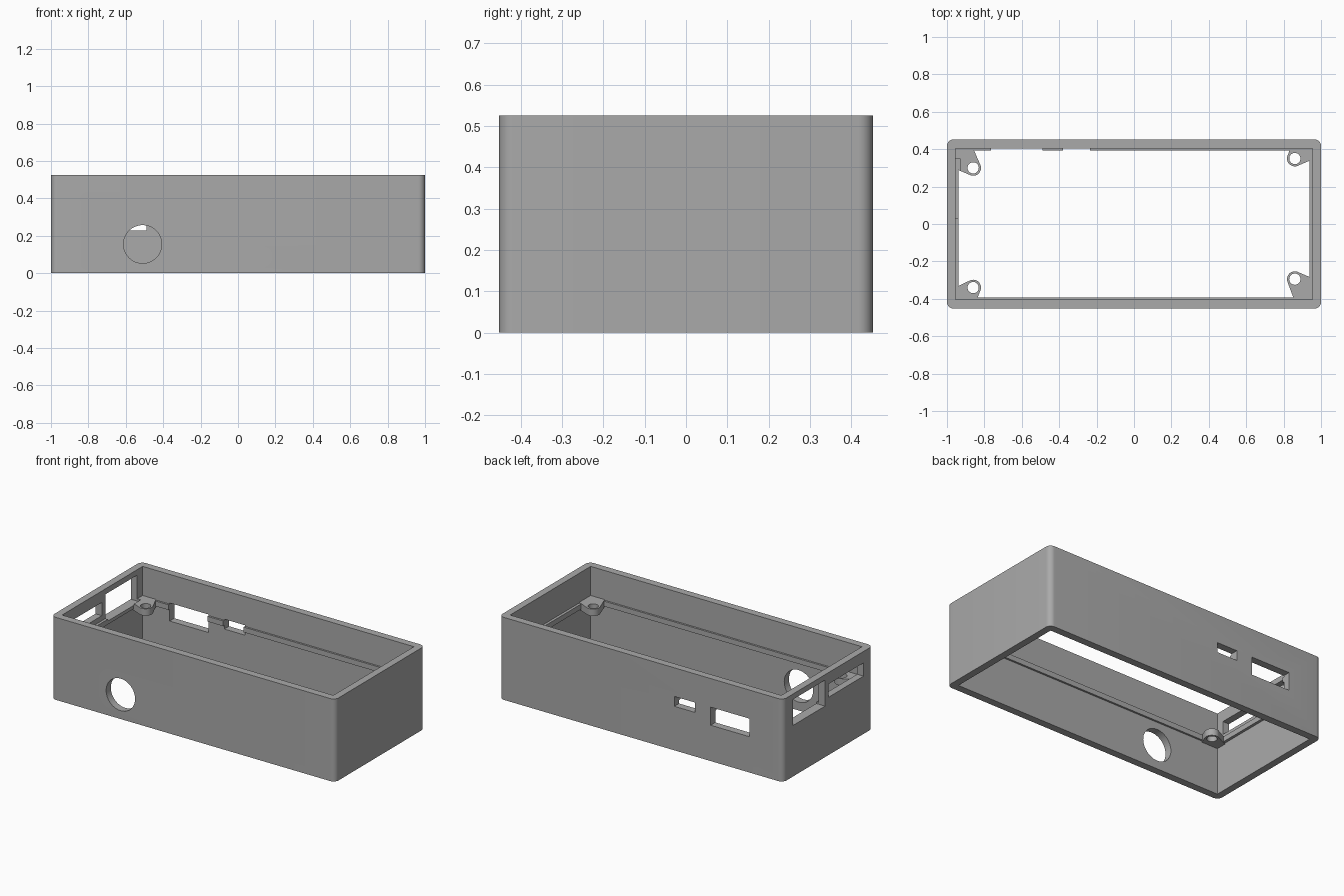
import bpy
import bmesh
import math
from mathutils import Vector

default = bpy.data.objects.get("Cube")
if default:
    bpy.data.objects.remove(default, do_unlink=True)

# Single grey plastic
grey = bpy.data.materials.new("grey_plastic")
grey.use_nodes = True
colour = (0.4, 0.4, 0.4, 1)
grey.diffuse_color = colour
grey.node_tree.nodes["Principled BSDF"].inputs["Base Color"].default_value = colour

HALF_X, HALF_Y, HEIGHT = 1.0, 0.452, 0.525
IN_X, IN_Y = 0.955, 0.405            # inside of the walls
LEDGE_X, LEDGE_Y = 0.938, 0.393      # inside of the ledge
LEDGE_LOW, LEDGE_TOP = 0.303, 0.336


def finish(name, bm):
    bmesh.ops.recalc_face_normals(bm, faces=bm.faces)
    mesh = bpy.data.meshes.new(name)
    bm.to_mesh(mesh)
    bm.free()
    mesh.materials.append(grey)
    obj = bpy.data.objects.new(name, mesh)
    bpy.context.collection.objects.link(obj)
    return obj


def box(name, x, y, z, corner=0):
    """Box from (min, max) ranges, with optional rounded upright edges."""
    bm = bmesh.new()
    bmesh.ops.create_cube(bm, size=1)
    ranges = (x, y, z)
    for v in bm.verts:
        v.co = Vector([r[1] if c > 0 else r[0] for c, r in zip(v.co, ranges)])
    if corner:
        upright = [e for e in bm.edges
                   if abs(e.verts[0].co.z - e.verts[1].co.z) > 0.01]
        bmesh.ops.bevel(bm, geom=upright, offset=corner, segments=8,
                        profile=0.5, affect='EDGES')
    return finish(name, bm)


def cylinder(name, centre, radius, depth, axis='Z'):
    bm = bmesh.new()
    bmesh.ops.create_cone(bm, cap_ends=True, segments=48, radius1=radius,
                          radius2=radius, depth=depth)
    obj = finish(name, bm)
    if axis == 'Y':
        obj.rotation_euler.x = math.pi / 2
    obj.location = centre
    return obj


def combine(target, tool, operation):
    """Apply one boolean and discard the tool."""
    bpy.context.view_layer.update()
    mod = target.modifiers.new("combine", 'BOOLEAN')
    mod.operation = operation
    mod.solver = 'EXACT'
    mod.object = tool
    bpy.context.view_layer.objects.active = target
    bpy.ops.object.modifier_apply(modifier=mod.name)
    bpy.data.objects.remove(tool, do_unlink=True)


def screw_ear(x, y, side_y, end_x):
    """Ring blended into the nearest corner, as a hull of circle and wall points."""
    sx, sy = math.copysign(1, x), math.copysign(1, y)
    wall_x, wall_y = sx * (IN_X + 0.01), sy * (IN_Y + 0.01)
    outline = [(x + 0.042 * math.cos(a), y + 0.042 * math.sin(a))
               for a in (math.tau * i / 40 for i in range(40))]
    outline += [(sx * LEDGE_X, side_y), (wall_x, side_y), (wall_x, wall_y),
                (end_x, wall_y), (end_x, sy * LEDGE_Y)]
    bm = bmesh.new()
    for z in (0.296, 0.34):
        for px, py in outline:
            bm.verts.new((px, py, z))
    hull = bmesh.ops.convex_hull(bm, input=bm.verts)
    spare = {g for g in hull["geom_interior"] + hull["geom_unused"]
             if isinstance(g, bmesh.types.BMVert)}
    bmesh.ops.delete(bm, geom=list(spare), context='VERTS')
    bmesh.ops.dissolve_limit(bm, angle_limit=0.01, verts=bm.verts, edges=bm.edges)
    return finish("screw_ear", bm)


# Open tube of four walls with a thin ledge left between two cavities
case = box("case_body", (-HALF_X, HALF_X), (-HALF_Y, HALF_Y), (0, HEIGHT), 0.035)
combine(case, box("ledge_opening", (-LEDGE_X, LEDGE_X), (-LEDGE_Y, LEDGE_Y),
                  (-0.1, 0.7)), 'DIFFERENCE')
for low, high in ((-0.2, LEDGE_LOW), (LEDGE_TOP, 0.8)):
    combine(case, box("cavity", (-IN_X, IN_X), (-IN_Y, IN_Y), (low, high)),
            'DIFFERENCE')

# Screw ears in the corners: centre, side wall contact, long wall contact
ears = [(-0.86, 0.30, 0.30, -0.865), (0.86, 0.35, 0.35, 0.84),
        (-0.86, -0.34, -0.345, -0.845), (0.86, -0.295, -0.295, 0.86)]
for ear in ears:
    combine(case, screw_ear(*ear), 'UNION')
for x, y, _, _ in ears:
    combine(case, cylinder("screw_hole", (x, y, 0.32), 0.03, 0.2), 'DIFFERENCE')

# Two ports through the back wall
for x, z in (((-0.765, -0.49), (0.228, 0.343)), ((-0.38, -0.235), (0.28, 0.343))):
    combine(case, box("back_port", x, (0.385, 0.6), z), 'DIFFERENCE')

# Two windows through the right end wall
for y, z in (((0.03, 0.35), (0.325, 0.49)), ((-0.357, -0.005), (0.368, 0.452))):
    combine(case, box("end_window", (-1.2, -0.93), y, z), 'DIFFERENCE')

# Round hole through the front wall
combine(case, cylinder("front_hole", (-0.51, -0.45, 0.155), 0.102, 0.2, 'Y'),
        'DIFFERENCE')

# Smooth curved walls, sharp edges elsewhere
bpy.ops.object.select_all(action='DESELECT')
case.select_set(True)
bpy.context.view_layer.objects.active = case
bpy.ops.object.shade_smooth_by_angle(angle=math.radians(30))
